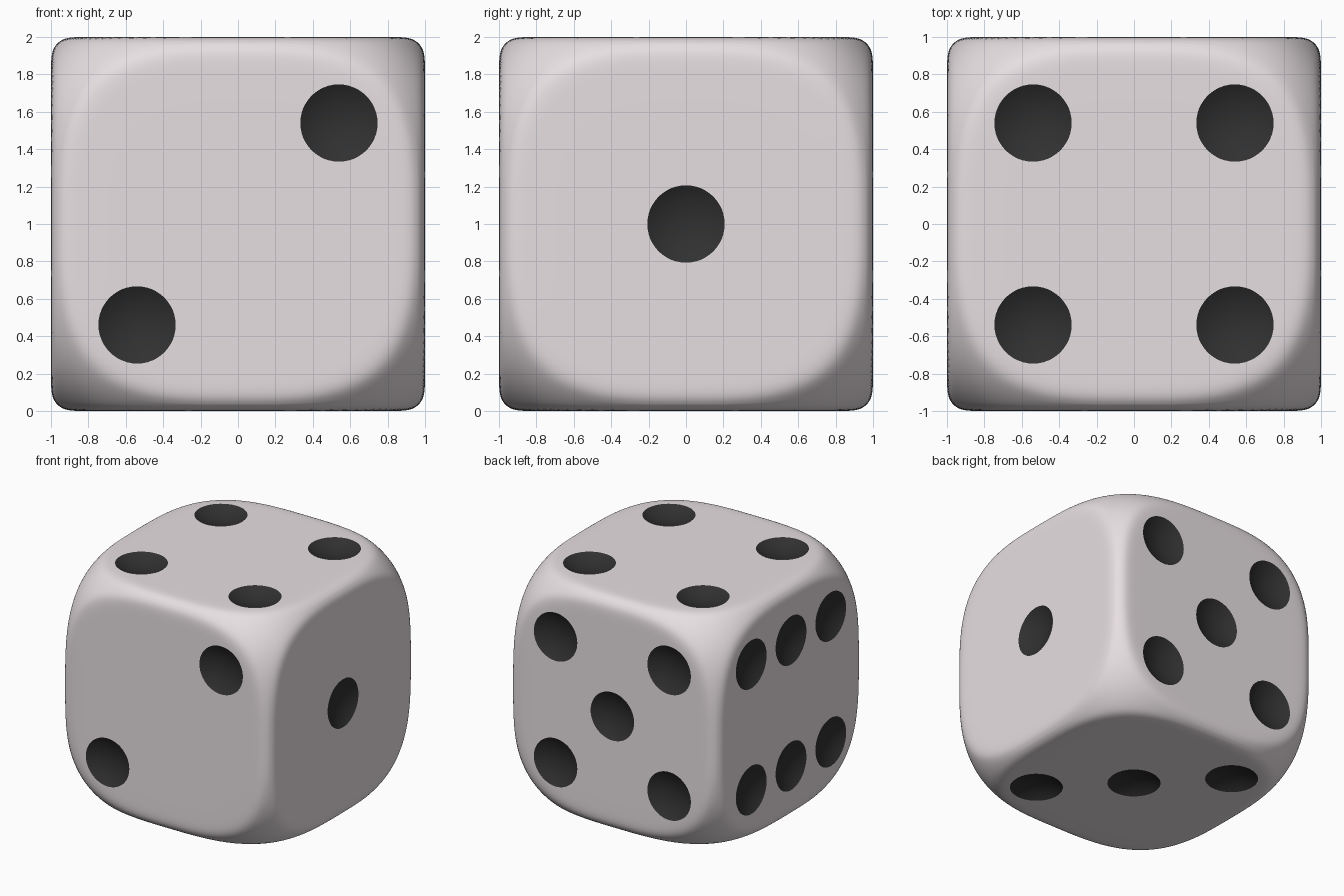
import bpy, bmesh, math
from mathutils import Vector, Matrix

if "Cube" in bpy.data.objects:
    bpy.data.objects.remove(bpy.data.objects["Cube"])

PIP_OFF, PIP_R, PIP_DEPTH = 0.54, 0.207, 0.06
N_EXP, FACE_R, BLEND = 3.2, 0.93, 80      # corner rounding, flat width, softness of its rim


def material(name, rgb):
    m = bpy.data.materials.new(name)
    m.diffuse_color = (*rgb, 1)
    m.use_nodes = True
    m.node_tree.nodes["Principled BSDF"].inputs["Base Color"].default_value = m.diffuse_color
    return m


def make_object(name, bm, mats):
    me = bpy.data.meshes.new(name)
    bm.to_mesh(me)
    bm.free()
    ob = bpy.data.objects.new(name, me)
    bpy.context.collection.objects.link(ob)
    for m in mats:
        me.materials.append(m)
    return ob


def round_off(p):
    """Slide a cube point inward to a cube softly cut by a superellipsoid."""
    box = max(abs(c) for c in p)
    ball = (sum(abs(c) ** N_EXP for c in p) / (1 + FACE_R ** N_EXP)) ** (1 / N_EXP)
    return p / (box ** BLEND + ball ** BLEND) ** (1 / BLEND)


ivory = material("ivory", (0.80, 0.74, 0.76))
black = material("black", (0.03, 0.03, 0.03))
normals = [Vector(v) for v in ((0, -1, 0), (1, 0, 0), (0, 0, 1),
                               (0, 1, 0), (-1, 0, 0), (0, 0, -1))]

# Die body: six grids, denser towards the edges, pushed onto the rounded shape
bm = bmesh.new()
for n in normals:
    rot = n.to_track_quat('Z', 'Y').to_matrix()
    grid = bmesh.ops.create_grid(bm, x_segments=56, y_segments=56, size=1)
    for v in grid['verts']:
        x, y = (math.sin(c * math.pi / 2) for c in v.co.xy)
        v.co = round_off(rot @ Vector((x, y, 1)))
bmesh.ops.remove_doubles(bm, verts=bm.verts, dist=1e-4)
bmesh.ops.recalc_face_normals(bm, faces=bm.faces)
body = make_object("die_body", bm, [ivory, black])

# Pip cutters: shallow spherical bowls, one set per face
k = PIP_OFF
pips = [
    [(k, -1, k), (-k, -1, -k)],
    [(1, 0, 0)],
    [(x, y, 1) for x in (-k, k) for y in (-k, k)],
    [(x, 1, z) for x in (-k, k) for z in (-k, k)] + [(0, 1, 0)],
    [(-1, y, z) for y in (-k, 0, k) for z in (-k, k)],
    [(k, -k, -1), (0, 0, -1), (-k, k, -1)],
]
R = (PIP_R ** 2 + PIP_DEPTH ** 2) / (2 * PIP_DEPTH)
RINGS, SEG = 10, 48
end_angle = math.acos((R - PIP_DEPTH - 0.015) / R)


def add_bowl(bm, mat):
    pole = bm.verts.new(mat @ Vector((0, 0, -PIP_DEPTH)))
    prev = None
    for i in range(1, RINGS + 1):
        a = end_angle * i / RINGS
        r, z = R * math.sin(a), R - PIP_DEPTH - R * math.cos(a)
        ring = [bm.verts.new(mat @ Vector((r * math.cos(t), r * math.sin(t), z)))
                for t in (2 * math.pi * j / SEG for j in range(SEG))]
        for j in range(SEG):
            q = (j + 1) % SEG
            if prev:
                bm.faces.new((prev[q], prev[j], ring[j], ring[q]))
            else:
                bm.faces.new((pole, ring[j], ring[q]))
        prev = ring
    bm.faces.new(prev)


bm = bmesh.new()
for n, spots in zip(normals, pips):
    rot = n.to_track_quat('Z', 'Y').to_matrix().to_4x4()
    for s in spots:
        add_bowl(bm, Matrix.Translation(s) @ rot)
bmesh.ops.recalc_face_normals(bm, faces=bm.faces)
cutter = make_object("pip_cutter", bm, [black])
cutter.hide_render = True

# Carve the pips, keeping their black material
mod = body.modifiers.new("pips", 'BOOLEAN')
mod.operation = 'DIFFERENCE'
mod.solver = 'EXACT'
mod.material_mode = 'TRANSFER'
mod.object = cutter
bpy.context.view_layer.objects.active = body
body.select_set(True)
bpy.ops.object.modifier_apply(modifier=mod.name)
bpy.data.objects.remove(cutter)

body.location.z = 1
bpy.ops.object.shade_smooth_by_angle(angle=math.radians(22))
